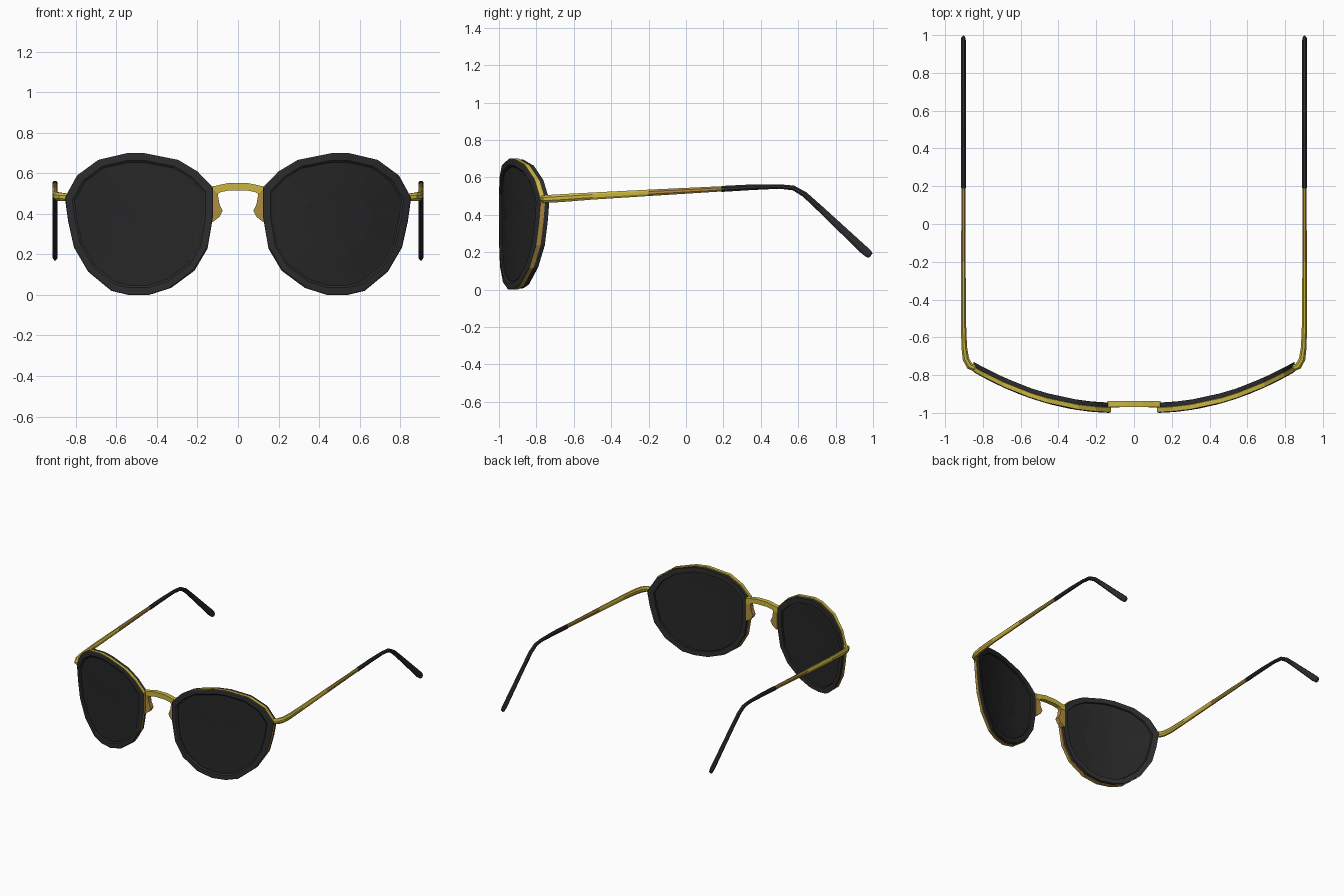
import bpy, bmesh, math
from mathutils import Vector

if "Cube" in bpy.data.objects:
    bpy.data.objects.remove(bpy.data.objects["Cube"])


def material(name, rgb):
    m = bpy.data.materials.new(name)
    m.diffuse_color = (*rgb, 1)
    m.use_nodes = True
    m.node_tree.nodes["Principled BSDF"].inputs["Base Color"].default_value = m.diffuse_color
    return m


FRAME = material("black frame", (0.026, 0.026, 0.028))
LENS = material("dark lens", (0.020, 0.020, 0.021))
GOLD = material("yellow gold", (0.58, 0.46, 0.05))
BRASS = material("warm brass", (0.44, 0.27, 0.05))


def make(name, bm, mats):
    bmesh.ops.recalc_face_normals(bm, faces=bm.faces)
    me = bpy.data.meshes.new(name)
    bm.to_mesh(me)
    bm.free()
    for m in mats:
        me.materials.append(m)
    ob = bpy.data.objects.new(name, me)
    bpy.context.collection.objects.link(ob)
    return ob


def loft(loops, rule, closed=False, caps=False):
    """Skin rings of points; rule(strip, face centre) gives the material slot."""
    bm = bmesh.new()
    rings = [[bm.verts.new(p) for p in loop] for loop in loops]
    n = len(rings[0])
    for k in range(len(rings) if closed else len(rings) - 1):
        a, b = rings[k], rings[(k + 1) % len(rings)]
        for i in range(n):
            j = (i + 1) % n
            f = bm.faces.new((a[i], a[j], b[j], b[i]))
            f.material_index = rule(k, f.calc_center_median())
    if caps:
        for k, r in ((0, rings[0]), (len(rings) - 2, rings[-1])):
            f = bm.faces.new(r)
            f.material_index = rule(k, f.calc_center_median())
    return bm


# Eye outline (x, z) and the wrap of the front in plan
EYE = [(.46, .70), (.55, .70), (.69, .667), (.795, .59), (.855, .48), (.838, .36),
       (.81, .235), (.74, .115), (.625, .02), (.54, 0), (.44, 0), (.33, .035),
       (.215, .12), (.15, .23), (.123, .39), (.123, .53), (.20, .61), (.295, .667)]
CX, CZ = .49, .355


def eye_loop(scale, depth, side):
    pts = []
    for x, z in EYE:
        x, z = CX + (x - CX) * scale, CZ + (z - CZ) * scale
        pts.append((side * x, -1 + .385 * (x - .10) ** 2 + depth, z))
    return pts


def sweep(path, side, rule):
    """Eight-sided bar along (x, y, z, half width, half height) points."""
    loops = []
    for i, (x, y, z, w, h) in enumerate(path):
        p, q = path[max(i - 1, 0)], path[min(i + 1, len(path) - 1)]
        t = Vector([q[k] - p[k] for k in range(3)]).normalized()
        s = t.cross(Vector((0, 0, 1))).normalized()
        u = s.cross(t)
        loop = []
        for k in range(8):
            a = math.pi / 8 + k * math.pi / 4
            v = Vector((x, y, z)) + (s * w * math.cos(a) + u * h * math.sin(a)) * 1.08
            loop.append((side * v.x, v.y, v.z))
        loops.append(loop)
    return loft(loops, rule, caps=True)


# Rim section: (inset from outline, depth behind the front)
RIM = [(.046, .008), (.036, 0), (.006, 0), (0, .004),
       (0, .028), (.006, .030), (.006, .054), (.044, .054)]

TEMPLE = [(.840, -.765, .482, .016, .018), (.870, -.752, .484, .018, .020),
          (.890, -.715, .486, .017, .021), (.899, -.65, .490, .015, .021),
          (.903, -.50, .500, .013, .019), (.903, -.20, .517, .012, .017),
          (.903, .20, .539, .011, .014)]
TIP = [(.903, .19, .538, .013, .016), (.903, .35, .547, .013, .015),
       (.903, .50, .551, .013, .012), (.903, .575, .543, .013, .013),
       (.903, .635, .508, .013, .015), (.903, .72, .430, .013, .017),
       (.903, .95, .213, .013, .023), (.903, .977, .190, .012, .021),
       (.903, .988, .181, .008, .014)]

for side, label in ((1, "right"), (-1, "left")):
    # Rim: black with a gold band around the front outer edge
    make(f"{label}_rim",
         loft([eye_loop(1 - i / .355, d, side) for i, d in RIM],
              lambda k, c: (1 if c.z > .5 else 2) if k in (3, 4) else 0, closed=True),
         [FRAME, GOLD, BRASS])
    # Lens: thin curved shell
    spec = [(.04, .016), (.45, .014), (.87, .014), (.90, .024), (.87, .040), (.45, .038), (.04, .038)]
    make(f"{label}_lens",
         loft([eye_loop(s, d, side) for s, d in spec], lambda k, c: 0, caps=True), [LENS])
    # Temple arm and its black ear tip
    make(f"{label}_temple_arm",
         sweep(TEMPLE, side, lambda k, c: 0 if c.y < -.25 else 1), [GOLD, BRASS])
    make(f"{label}_ear_tip", sweep(TIP, side, lambda k, c: 0), [FRAME])
    # Nose pad arm running down beside the rim
    pad = [(.135, .53), (.100, .50), (.092, .45), (.076, .415), (.092, .385), (.125, .36), (.135, .36)]
    make(f"{label}_nose_arm",
         loft([[(side * x, y, z) for x, z in pad] for y in (-.972, -.938)],
              lambda k, c: 0, caps=True), [BRASS])

# Arched bridge
arch = [(-.14, .495, .535), (-.105, .495, .540), (-.085, .508, .545), (-.045, .516, .553),
        (.045, .516, .553), (.085, .508, .545), (.105, .495, .540), (.14, .495, .535)]
make("bridge",
     loft([[(x, -.970, lo), (x, -.970, hi), (x, -.936, hi), (x, -.936, lo)] for x, lo, hi in arch],
          lambda k, c: 0, caps=True), [GOLD])
